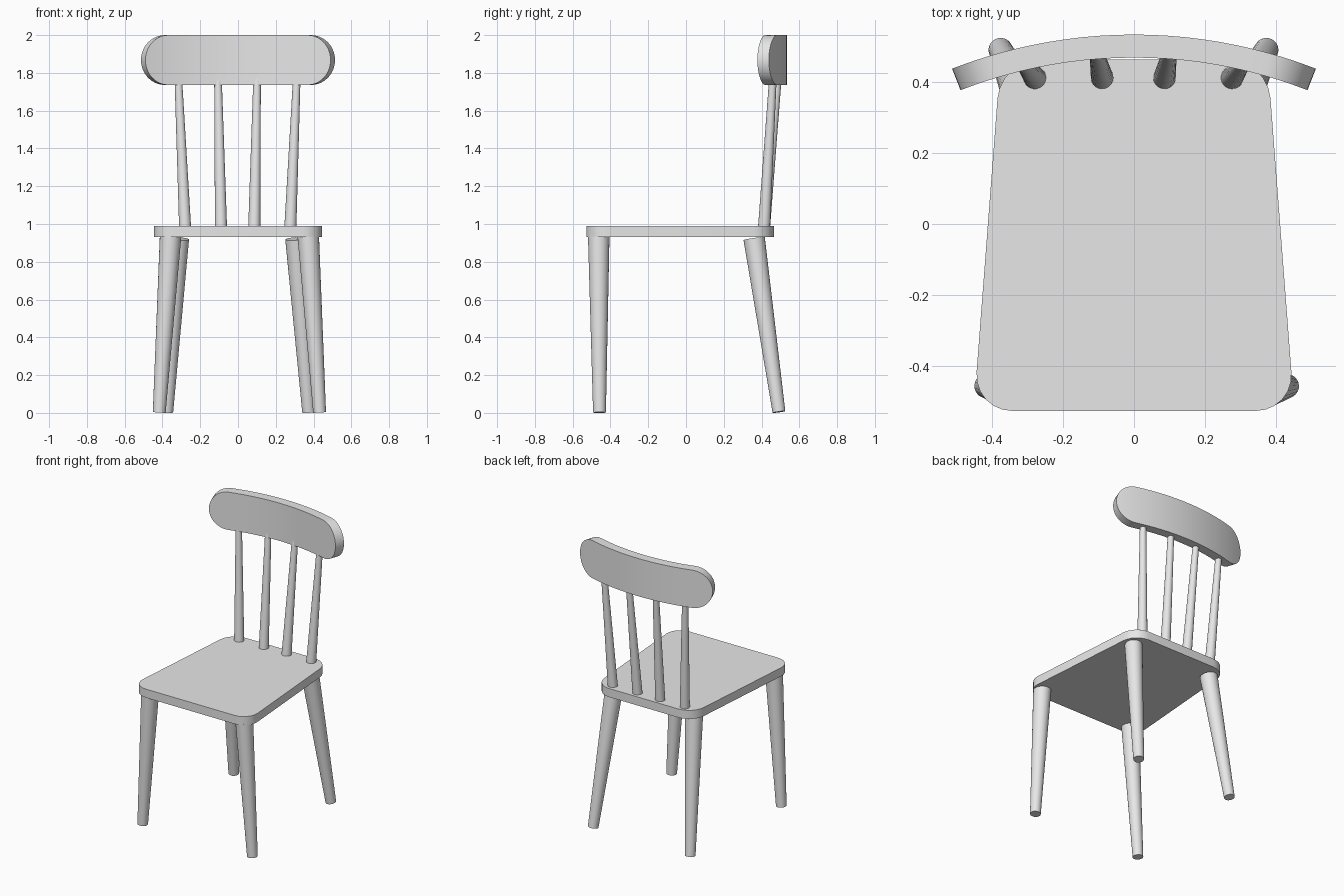
import bpy, bmesh, math
from mathutils import Vector

cube = bpy.data.objects.get("Cube")
if cube:
    bpy.data.objects.remove(cube, do_unlink=True)

COLOUR = (0.8, 0.8, 0.8, 1)
grey = bpy.data.materials.new("plain_grey")
grey.use_nodes = True
grey.diffuse_color = COLOUR
grey.node_tree.nodes["Principled BSDF"].inputs["Base Color"].default_value = COLOUR


def finish(obj, name, angle=35):
    obj.name = name
    obj.data.materials.append(grey)
    bpy.ops.object.select_all(action='DESELECT')
    obj.select_set(True)
    bpy.context.view_layer.objects.active = obj
    bpy.ops.object.shade_smooth_by_angle(angle=math.radians(angle))
    return obj


def from_bmesh(bm, name):
    bmesh.ops.recalc_face_normals(bm, faces=bm.faces)
    mesh = bpy.data.meshes.new(name)
    bm.to_mesh(mesh)
    bm.free()
    obj = bpy.data.objects.new(name, mesh)
    bpy.context.collection.objects.link(obj)
    return finish(obj, name)


def tapered_rod(name, low, high, r_low, r_high):
    """Round rod whose ends are square to its axis."""
    low, high = Vector(low), Vector(high)
    axis = high - low
    bpy.ops.mesh.primitive_cone_add(vertices=24, radius1=r_low, radius2=r_high,
                                    depth=axis.length, location=(low + high) / 2)
    obj = bpy.context.object
    obj.rotation_euler = axis.to_track_quat('Z', 'Y').to_euler()
    return finish(obj, name)


# Seat: trapezoid slab with rounded corners
SEAT_LOW, SEAT_HIGH = 0.93, 0.99
bm = bmesh.new()
outline = [(-0.453, -0.528), (0.453, -0.528), (0.377, 0.465), (-0.377, 0.465)]
base = bm.faces.new([bm.verts.new((x, y, SEAT_LOW)) for x, y in outline])
top = bmesh.ops.extrude_face_region(bm, geom=[base], use_keep_orig=True)
bmesh.ops.translate(bm, vec=(0, 0, SEAT_HIGH - SEAT_LOW),
                    verts=[v for v in top["geom"] if isinstance(v, bmesh.types.BMVert)])
uprights = [e for e in bm.edges if abs(e.verts[0].co.z - e.verts[1].co.z) > 0.01]
bmesh.ops.bevel(bm, geom=uprights, offset=0.11, segments=6, profile=0.5, affect='EDGES')
from_bmesh(bm, "seat")

# Legs: front pair nearly upright, back pair raked to the rear
for side, foot, head in (("right", -0.417, -0.357), ("left", 0.432, 0.372)):
    tapered_rod(f"front_leg_{side}", (foot, -0.458, 0.002), (head, -0.462, 0.935), 0.034, 0.057)
for side, foot, head in (("right", -0.377, -0.316), ("left", 0.374, 0.307)):
    tapered_rod(f"back_leg_{side}", (foot, 0.492, 0.005), (head, 0.361, 0.922), 0.034, 0.057)

# Spindles: fan out from the seat into the backrest
spindles = [("outer_right", -0.28, -0.316, 0.46), ("inner_right", -0.09, -0.106, 0.486),
            ("inner_left", 0.086, 0.101, 0.486), ("outer_left", 0.277, 0.311, 0.46)]
for name, x_low, x_high, y_high in spindles:
    tapered_rod(f"spindle_{name}", (x_low, 0.413, 0.98), (x_high, y_high, 1.77), 0.032, 0.02)

# Backrest: stadium-shaped board bent round a vertical axis
CENTRE_Y, R_FRONT, R_BACK = -0.88, 1.35, 1.415
R_MID = (R_FRONT + R_BACK) / 2
MID_Z, HALF_H = 1.868, 0.132
HALF_LEN = 0.3715 * R_MID
STRAIGHT = HALF_LEN - HALF_H
cap = [(STRAIGHT + HALF_H * math.sin(a), HALF_H * math.cos(a))
       for a in (math.pi / 2 * i / 10 for i in range(11))]
middle = [(STRAIGHT * i / 8, HALF_H) for i in range(-7, 8)]
columns = [(-s, h) for s, h in reversed(cap)] + middle + cap

bm = bmesh.new()
rings = []
for s, h in columns:
    a = s / R_MID
    ring = [(R_FRONT, -h), (R_BACK, -h), (R_BACK, h), (R_FRONT, h)]
    rings.append([bm.verts.new((r * math.sin(a), CENTRE_Y + r * math.cos(a), MID_Z + z))
                  for r, z in ring])
for one, two in zip(rings, rings[1:]):
    for i in range(4):
        j = (i + 1) % 4
        bm.faces.new((one[i], one[j], two[j], two[i]))
bmesh.ops.remove_doubles(bm, verts=bm.verts, dist=0.0005)
from_bmesh(bm, "backrest")
